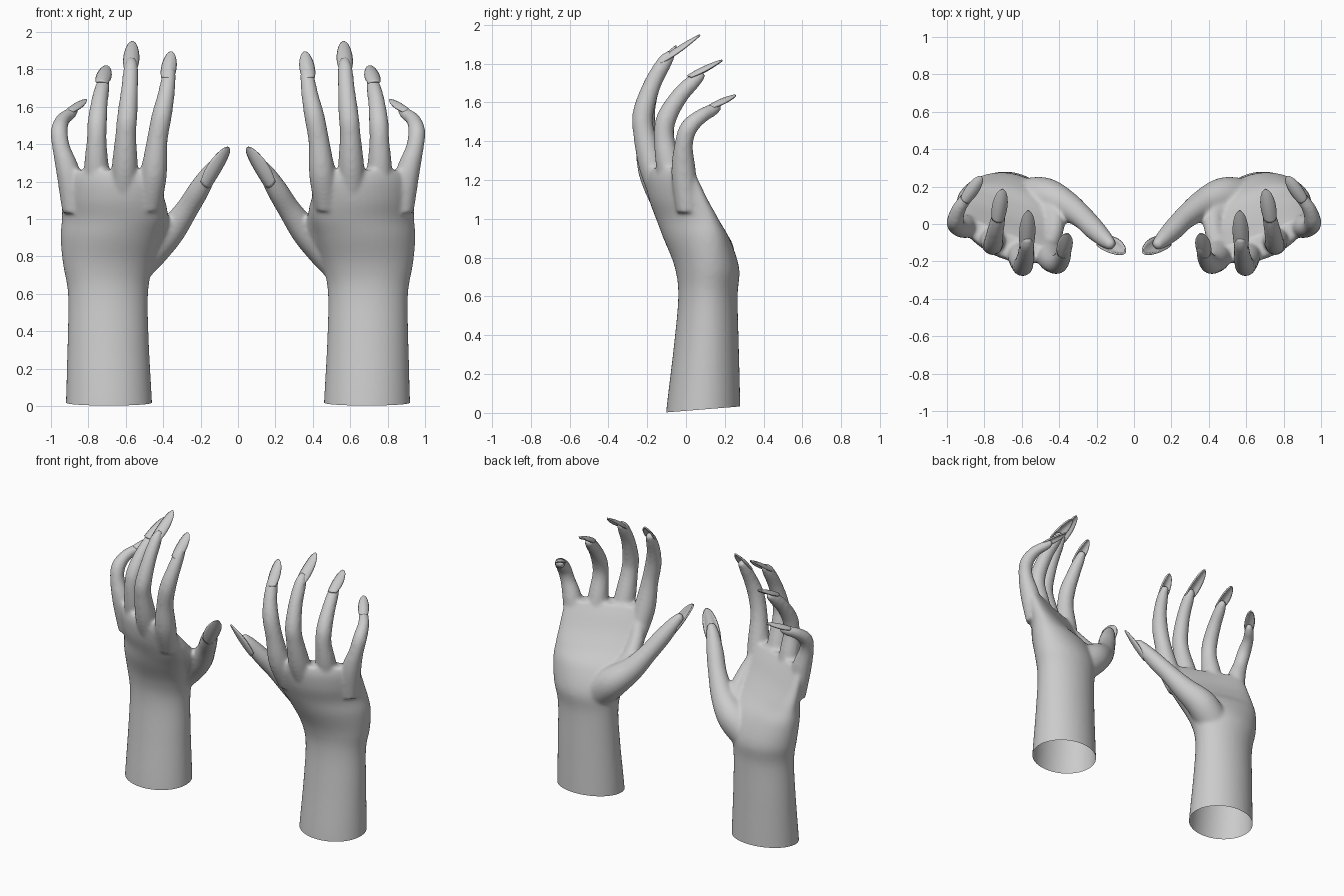
import bpy, bmesh, math
from mathutils import Vector, Matrix

if "Cube" in bpy.data.objects:
    bpy.data.objects.remove(bpy.data.objects["Cube"])


def spline(rows, n=6):
    """Catmull-Rom through rows of any width."""
    rows = [Vector(r) for r in rows]
    out = []
    for i in range(len(rows) - 1):
        p0, p1, p2 = rows[max(i - 1, 0)], rows[i], rows[i + 1]
        p3 = rows[min(i + 2, len(rows) - 1)]
        for k in range(n):
            t = k / n
            out.append(p1 + (p2 - p0) * (t / 2) + (2 * p0 - 5 * p1 + 4 * p2 - p3) * (t * t / 2)
                       + (3 * p1 - p0 - 3 * p2 + p3) * (t ** 3 / 2))
    return out + [rows[-1]]


def loft(bm, rings):
    vs = [[bm.verts.new(p) for p in r] for r in rings]
    n = len(vs[0])
    for a, b in zip(vs, vs[1:]):
        for i in range(n):
            bm.faces.new((a[i], a[(i + 1) % n], b[(i + 1) % n], b[i]))
    bm.faces.new(vs[0][::-1])
    bm.faces.new(vs[-1])


def tube(bm, rows):
    """Finger: rows of x, y, z, radius."""
    pts = spline(rows)
    rings = []
    for i, p in enumerate(pts):
        c = p.to_3d()
        d = (pts[min(i + 1, len(pts) - 1)].to_3d() - pts[max(i - 1, 0)].to_3d()).normalized()
        u = Vector((0, 1, 0)).cross(d).normalized()
        v = d.cross(u)
        rings.append([c + (u * math.cos(a) + v * math.sin(a)) * p[3]
                      for a in (math.tau * k / 20 for k in range(20))])
    # rounded tip
    c, r = pts[-1].to_3d(), pts[-1][3]
    for q in (0.4, 0.75, 0.95):
        rings.append([c + d * r * q + (o - c) * math.sqrt(1 - q * q) for o in rings[len(pts) - 1]])
    loft(bm, rings)


def finish(name, bm):
    bmesh.ops.recalc_face_normals(bm, faces=bm.faces)
    me = bpy.data.meshes.new(name)
    bm.to_mesh(me)
    bm.free()
    for p in me.polygons:
        p.use_smooth = True
    ob = bpy.data.objects.new(name, me)
    bpy.context.collection.objects.link(ob)
    return ob


# forearm and palm: z, cx, cy, half width, half thickness, tilt, arch
PALM = [(-0.12, .69, .085, .235, .195, 0, 0), (.03, .69, .09, .23, .19, 0, 0),
        (.35, .694, .105, .217, .167, 0, 0), (.6, .695, .113, .214, .153, 0, 0),
        (.75, .695, .108, .24, .165, 6, 0), (.9, .685, .06, .272, .16, 15, .02),
        (1.0, .675, .01, .287, .13, 20, .04), (1.1, .677, -.04, .29, .108, 21, .05),
        (1.2, .677, -.078, .288, .085, 21, .05), (1.26, .68, -.092, .27, .06, 21, .05)]
FINGERS = {
    "index": [(.47, -.11, 1.06, .06), (.45, -.175, 1.24, .07), (.432, -.207, 1.42, .056),
              (.408, -.212, 1.55, .054), (.385, -.185, 1.66, .046), (.37, -.14, 1.76, .038),
              (.365, -.115, 1.80, .03)],
    "middle": [(.615, -.1, 1.06, .06), (.606, -.17, 1.26, .07), (.6, -.218, 1.45, .056),
               (.592, -.22, 1.55, .054), (.58, -.175, 1.69, .046), (.573, -.115, 1.80, .04),
               (.57, -.085, 1.84, .03)],
    "ring": [(.75, -.04, 1.06, .06), (.757, -.085, 1.26, .067), (.756, -.113, 1.42, .053),
             (.752, -.1, 1.52, .052), (.74, -.035, 1.63, .045), (.725, .035, 1.705, .039),
             (.718, .07, 1.735, .03)],
    "little": [(.88, .01, 1.04, .06), (.906, -.012, 1.24, .064), (.945, -.012, 1.38, .048),
               (.956, .015, 1.47, .046), (.937, .08, 1.53, .038), (.9, .135, 1.56, .033),
               (.88, .16, 1.575, .026)],
    "thumb": [(.6, .13, .72, .11), (.48, .145, .83, .105), (.365, .1, .93, .08),
              (.275, .035, 1.05, .062), (.21, -.03, 1.155, .057), (.155, -.083, 1.245, .045),
              (.13, -.105, 1.285, .034)],
}
bm = bmesh.new()
rings = []
for z, cx, cy, a, b, tilt, arch in spline(PALM, 5):
    co, si = math.cos(math.radians(tilt)), math.sin(math.radians(tilt))
    ring = []
    for k in range(40):
        t = math.tau * k / 40
        u = math.cos(t)
        x, y = a * u, b * math.sin(t) + arch * (u * u - .5)
        ring.append((cx + x * co - y * si, cy + x * si + y * co, z))
    rings.append(ring)
loft(bm, rings)
for rows in FINGERS.values():
    tube(bm, rows)
# web of skin between thumb and index finger
tube(bm, [(.5, .08, .86, .08), (.43, .04, .95, .06), (.43, -.05, 1.06, .05), (.46, -.12, 1.15, .05)])
raw = finish("hand_parts", bm)

# fuse into one skin, then cut the wrist open
m = raw.modifiers.new("fuse", 'REMESH')
m.mode, m.voxel_size = 'VOXEL', 0.011
m = raw.modifiers.new("relax", 'SMOOTH')
m.factor, m.iterations = 0.5, 10
fused = raw.evaluated_get(bpy.context.evaluated_depsgraph_get()).to_mesh()
bm = bmesh.new()
bm.from_mesh(fused)
bpy.data.objects.remove(raw)
bmesh.ops.bisect_plane(bm, geom=bm.verts[:] + bm.edges[:] + bm.faces[:],
                       plane_co=(.69, .09, .018), plane_no=(0, -.08, 1), clear_inner=True)
hands = finish("hands", bm)
hands.modifiers.new("pair", 'MIRROR').use_mirror_merge = False


# long almond nails: base, tip, facing, half width
NAILS = {
    "index": ((.38, -.18, 1.755), (.357, -.05, 1.892), (0, -1, 1), .038),
    "middle": ((.575, -.15, 1.805), (.565, .072, 1.947), (0, -1, 1), .04),
    "ring": ((.729, .008, 1.735), (.703, .187, 1.817), (0, -1, 1), .038),
    "little": ((.91, .118, 1.58), (.815, .255, 1.637), (.3, -.5, 1), .032),
    "thumb": ((.17, -.095, 1.17), (.052, -.155, 1.385), (-.5, -.75, -.4), .048),
}
WIDTH = spline([(.0, .8), (.25, .98), (.55, .95), (.8, .72), (.94, .42), (1, .08)], 3)
for name, (base, tip, face, hw) in NAILS.items():
    base, tip, face = Vector(base), Vector(tip), Vector(face)
    d = (tip - base).normalized()
    side = d.cross(face).normalized()
    n = side.cross(d)
    bm = bmesh.new()
    rows = []
    for t, w in WIDTH:
        row = []
        for k in range(9):
            s = (k / 4 - 1) * w
            lift = .03 * t * (1 - t) - hw * .6 * s * s
            start = .1 * s * s * (1 - t)
            row.append(bm.verts.new(base + (tip - base) * (t + start) + side * hw * s + n * lift))
        rows.append(row)
    for a, b in zip(rows, rows[1:]):
        for i in range(8):
            bm.faces.new((a[i], a[i + 1], b[i + 1], b[i]))
    nail = finish(name + "_nails", bm)
    m = nail.modifiers.new("thickness", 'SOLIDIFY')
    m.thickness, m.offset = 0.01, 0
    nail.modifiers.new("pair", 'MIRROR').use_mirror_merge = False
